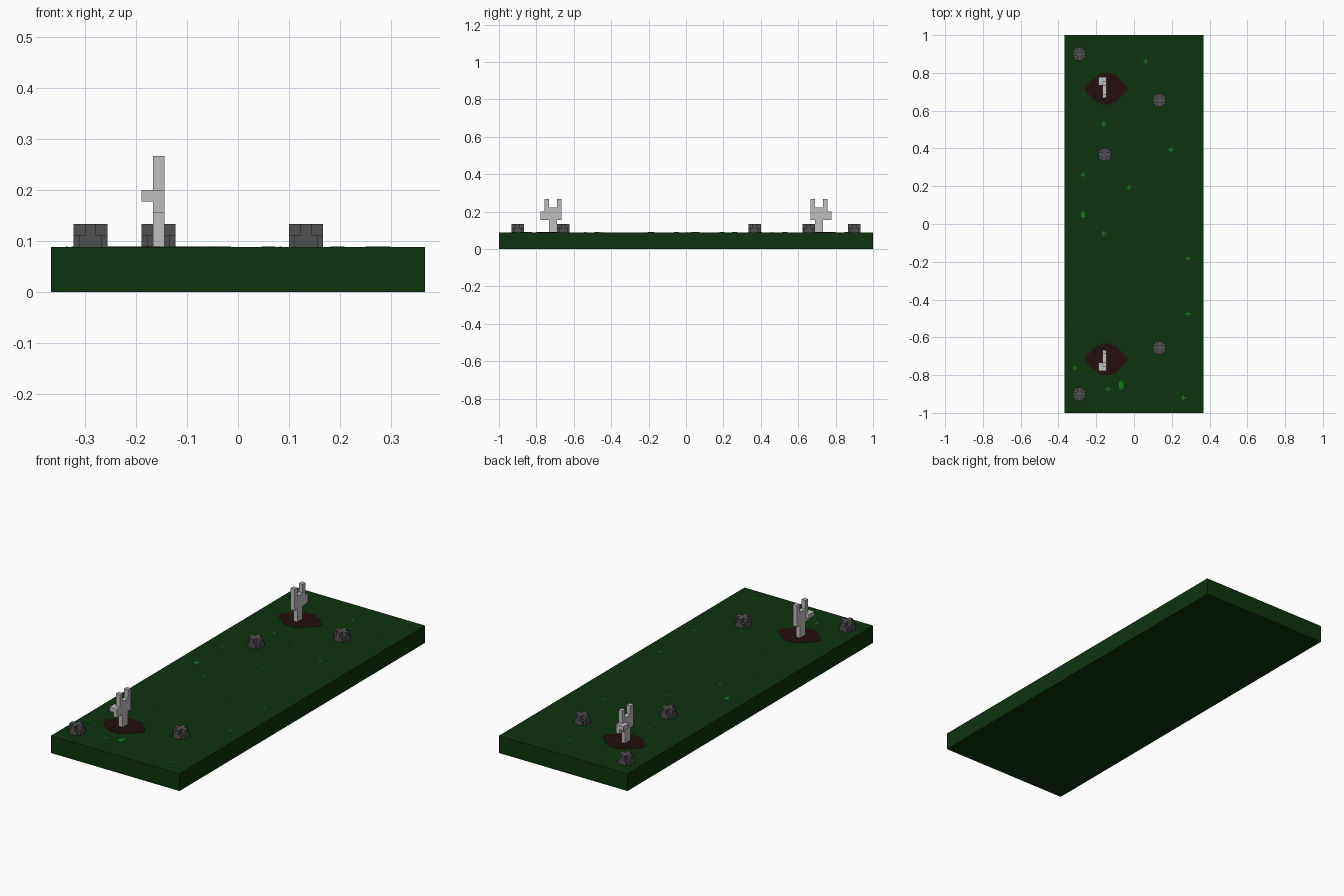
import bpy, bmesh

if "Cube" in bpy.data.objects:
    bpy.data.objects.remove(bpy.data.objects["Cube"], do_unlink=True)

V = 2 / 180          # one voxel
TOP = 8 * V          # height of the ground surface


def material(name, r, g, b):
    m = bpy.data.materials.new(name)
    m.diffuse_color = (r, g, b, 1)
    m.use_nodes = True
    bsdf = m.node_tree.nodes["Principled BSDF"]
    bsdf.inputs["Base Color"].default_value = (r, g, b, 1)
    bsdf.inputs["Roughness"].default_value = 0.9
    return m


dark_green = material("dark green", 0.004, 0.033, 0.0045)
bright_green = material("grass green", 0.007, 0.19, 0.009)
soil_brown = material("dark soil", 0.0165, 0.0044, 0.0044)
stone_grey = material("stone grey", 0.08, 0.08, 0.08)
bone_grey = material("pale grey", 0.52, 0.52, 0.52)


def add_boxes(name, boxes, mat, loc=(0, 0, 0)):
    """One object from boxes given as (x0, x1, y0, y1, z0, z1)."""
    bm = bmesh.new()
    for x0, x1, y0, y1, z0, z1 in boxes:
        verts = bmesh.ops.create_cube(bm, size=1)["verts"]
        for v in verts:
            v.co = ((x0 + x1) / 2 + v.co.x * (x1 - x0),
                    (y0 + y1) / 2 + v.co.y * (y1 - y0),
                    (z0 + z1) / 2 + v.co.z * (z1 - z0))
    mesh = bpy.data.meshes.new(name)
    bm.to_mesh(mesh)
    bm.free()
    mesh.materials.append(mat)
    ob = bpy.data.objects.new(name, mesh)
    ob.location = loc
    bpy.context.collection.objects.link(ob)
    return ob


def voxels(boxes, flip=1):
    """Scale voxel boxes to units, mirrored in y when flip is -1."""
    out = []
    for x0, x1, y0, y1, z0, z1 in boxes:
        ya, yb = sorted((y0 * flip, y1 * flip))
        out.append(tuple(c * V for c in (x0, x1, ya, yb, z0, z1)))
    return out


# Ground slab
add_boxes("ground_slab", [(-33 * V, 33 * V, -1, 1, 0, TOP)], dark_green)

# Hands reaching out of the soil: wrist, palm, knuckles, two fingers, thumb
hand = [
    (-1, 1, -1, 3, 0, 6),
    (-1, 1, -3, 7, 6, 10),
    (-1, 1, -3, 5, 10, 12),
    (-1, 1, -3, -1, 12, 16),
    (-1, 1, 3, 5, 12, 16),
    (-3, -1, 3, 7, 8, 10),
]
for side, flip in (("back", 1), ("front", -1)):
    add_boxes(side + "_hand", voxels(hand, flip), bone_grey,
              (-14 * V, flip * 63 * V, TOP))

    # Disturbed soil: stepped rows of a pointed oval
    rows = []
    for r in range(-7, 8):
        half = round(9.8 * (1 - (abs(r) / 7.6) ** 1.6) ** (1 / 1.6))
        rows.append((-half * V, half * V, (r - 0.5) * V, (r + 0.5) * V, -0.002, 0.001))
    add_boxes(side + "_soil_patch", rows, soil_brown,
              (-13.2 * V, flip * 64.4 * V, TOP))

# Rocks: base with clipped corners, cross-shaped crown
rock = [
    (-3, 3, -2, 2, 0, 2),
    (-2, 2, -3, -2, 0, 2),
    (-2, 2, 2, 3, 0, 2),
    (-3, 3, -1, 1, 2, 4),
    (-1, 1, -3, -1, 2, 4),
    (-1, 1, 1, 3, 2, 4),
]
for i, (x, y) in enumerate([(-26, 81), (12, 59), (-14, 33), (12, -59), (-26, -81)]):
    add_boxes(f"rock_{i + 1}", voxels(rock), stone_grey, (x * V, y * V, TOP))

# Grass marks: small crosses, paired dots and two tufts
crosses = [(0.06, 0.86), (-0.16, 0.53), (0.195, 0.393), (-0.27, 0.26),
           (-0.027, 0.193), (-0.16, -0.05), (0.285, -0.183), (0.285, -0.475),
           (-0.313, -0.762), (-0.138, -0.873), (0.263, -0.92)]
dots = [(0.263, 0.79), (-0.265, 0.687), (-0.027, 0.46), (0.152, 0.015),
        (-0.25, -0.207), (0.083, -0.207), (-0.138, -0.45), (-0.335, -0.537)]
tufts = [(-0.27, 0.05, 0.022, 0.033), (-0.068, -0.853, 0.024, 0.05)]


def mark(x, y, w, d):
    return (x - w / 2, x + w / 2, y - d / 2, y + d / 2, -0.002, 0.001)


marks = []
for x, y in crosses:
    marks += [mark(x, y, 0.027, 0.006), mark(x, y, 0.006, 0.027)]
for x, y in dots:
    marks += [mark(x, y - 0.006, 0.004, 0.004), mark(x, y + 0.006, 0.004, 0.004)]
for x, y, w, d in tufts:
    marks += [mark(x, y, w, d * 0.75), mark(x, y, 0.006, d + 0.01)]
add_boxes("grass_marks", marks, bright_green, (0, 0, TOP))
